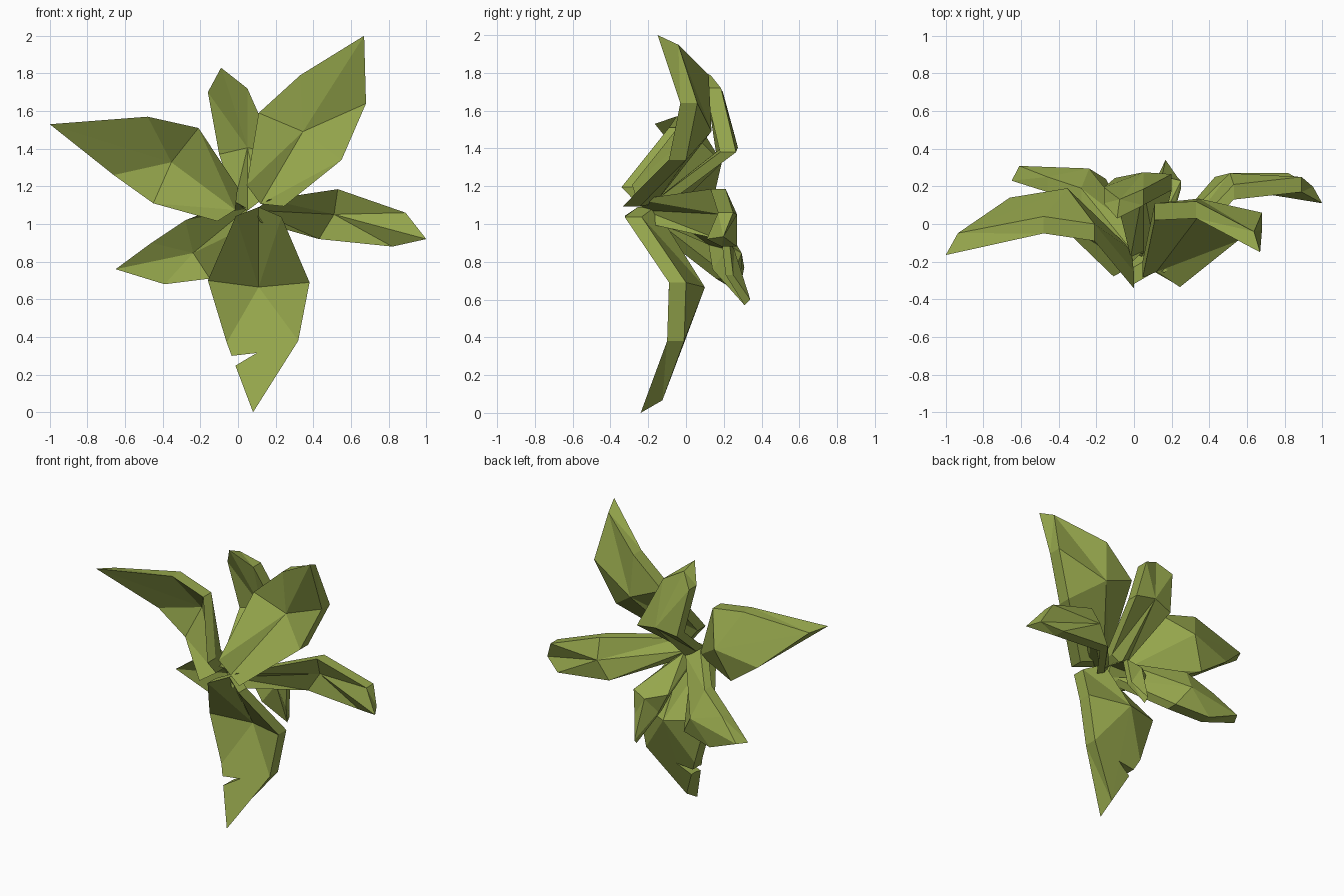
import bpy, bmesh
from mathutils import Vector as V

if "Cube" in bpy.data.objects:
    bpy.data.objects.remove(bpy.data.objects["Cube"])

green = bpy.data.materials.new("olive green")
green.diffuse_color = (0.30, 0.38, 0.072, 1)
green.use_nodes = True
green.node_tree.nodes["Principled BSDF"].inputs["Base Color"].default_value = green.diffuse_color


def finish(name, bm):
    bmesh.ops.recalc_face_normals(bm, faces=bm.faces)
    me = bpy.data.meshes.new(name)
    bm.to_mesh(me)
    bm.free()
    me.materials.append(green)
    ob = bpy.data.objects.new(name, me)
    bpy.context.collection.objects.link(ob)
    return ob


def leaf(name, base, l1, r1, l2, r2, tip, sink=0.1, thick=0.09):
    """Folded leaf: narrow base, wide bend row, shoulders, pointed tip, thickened backwards."""
    base, l1, r1, l2, r2, tip = map(V, (base, l1, r1, l2, r2, tip))
    half = (l1 - r1) * 0.225
    m1 = (l1 + r1) / 2 + V((0, sink, 0))
    axis = base - m1
    axis.y = 0
    axis.normalize()
    m0 = base + axis * 0.05 + V((0, sink * 0.7, 0))
    m1 -= axis * 0.03
    pts = [base + half, m0, base - half, l1, m1, r1, l2, r2, tip]
    bm = bmesh.new()
    front = [bm.verts.new(p) for p in pts]
    pts[8] = tip.lerp(m1, 0.1)                      # back of the tip is set in
    back = [bm.verts.new(p + V((0, thick, 0))) for p in pts]
    # Base quads, then shoulder triangles meeting along the midrib
    faces = [(0, 1, 4, 3), (1, 2, 5, 4), (3, 4, 6), (4, 5, 7), (4, 8, 6), (4, 7, 8)]
    for f in faces:
        bm.faces.new([front[i] for i in f])
        bm.faces.new([back[i] for i in reversed(f)])
    rim = [0, 1, 2, 5, 7, 8, 6, 3]
    for a, b in zip(rim, rim[1:] + rim[:1]):
        bm.faces.new([front[a], front[b], back[b], back[a]])
    bmesh.ops.triangulate(bm, faces=bm.faces)
    return finish(name, bm)


# Large front leaves
lower = leaf("lower_leaf", (.11, -.325, 1.04), (-.16, -.09, .70), (.38, -.09, .69),
             (-.06, -.10, .37), (.32, -.10, .38), (.08, -.24, 0))
leaf("upper_right_leaf", (.145, -.31, 1.15), (.11, .02, 1.59), (.55, -.09, 1.34),
     (.33, .03, 1.79), (.68, -.03, 1.64), (.67, -.15, 2.0), .08)
leaf("upper_left_leaf", (-.055, -.31, 1.105), (-.45, .05, 1.11), (-.21, -.09, 1.51),
     (-.66, .05, 1.26), (-.48, -.05, 1.57), (-1, -.165, 1.53), .12)

# Narrower rear leaves
leaf("right_leaf", (.14, -.25, 1.07), (.53, .13, 1.185), (.43, .17, .92),
     (.89, .17, 1.06), (.82, .19, .88), (1, .11, .92), .04, .08)
leaf("upper_rear_leaf", (.05, -.17, 1.12), (-.1, .16, 1.37), (.2, .18, 1.38),
     (-.16, .11, 1.70), (.05, .10, 1.72), (-.09, .03, 1.83), .02, .085)
leaf("left_leaf", (.01, -.2, 1.05), (-.15, .16, .71), (-.28, .11, 1.02),
     (-.39, .21, .68), (-.46, .17, .90), (-.65, .23, .76), .08, .08)
leaf("lower_rear_leaf", (.10, -.18, 1.03), (.03, .12, .89), (.25, .19, .90),
     (.09, .14, .76), (.23, .21, .73), (.17, .31, .57), .06, .04)

# Torn notch in the lower leaf
bm = bmesh.new()
tri = [(.10, .315), (-.16, .285), (-.15, .167)]
f = bm.faces.new([bm.verts.new((x, -.5, z)) for x, z in tri])
ext = bmesh.ops.extrude_face_region(bm, geom=[f])
bmesh.ops.translate(bm, vec=(0, 0.8, 0),
                    verts=[v for v in ext["geom"] if isinstance(v, bmesh.types.BMVert)])
cutter = finish("notch_cutter", bm)
mod = lower.modifiers.new("notch", "BOOLEAN")
mod.operation = "DIFFERENCE"
mod.solver = "EXACT"
mod.object = cutter
bpy.context.view_layer.objects.active = lower
bpy.ops.object.modifier_apply(modifier=mod.name)
bpy.data.objects.remove(cutter)
